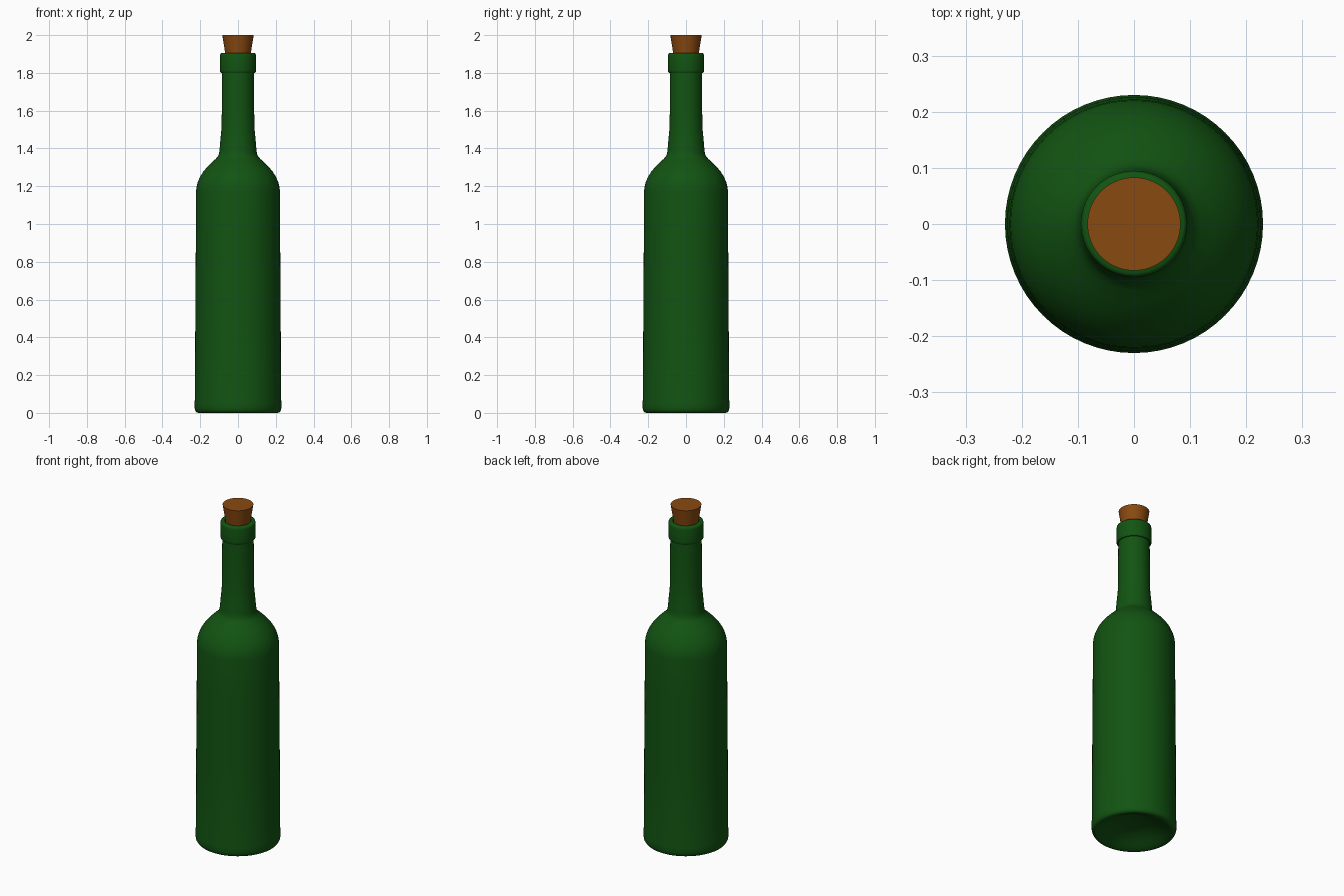
import bpy, bmesh, math

if "Cube" in bpy.data.objects:
    bpy.data.objects.remove(bpy.data.objects["Cube"])

SEGMENTS = 64


def material(name, rgb):
    m = bpy.data.materials.new(name)
    m.diffuse_color = (*rgb, 1)
    m.use_nodes = True
    m.node_tree.nodes["Principled BSDF"].inputs["Base Color"].default_value = m.diffuse_color
    return m


def lathe(name, profile, mat, sharp_angle):
    """Spin an (r, z) profile around the z axis; r = 0 points become poles."""
    bm = bmesh.new()
    verts = [bm.verts.new((r, 0, z)) for r, z in profile]
    edges = [bm.edges.new(pair) for pair in zip(verts, verts[1:])]
    bmesh.ops.spin(bm, geom=verts + edges, cent=(0, 0, 0), axis=(0, 0, 1),
                   angle=math.tau, steps=SEGMENTS, use_duplicate=False)
    bmesh.ops.remove_doubles(bm, verts=bm.verts, dist=0.0002)
    bmesh.ops.recalc_face_normals(bm, faces=bm.faces)
    mesh = bpy.data.meshes.new(name)
    bm.to_mesh(mesh)
    bm.free()
    mesh.materials.append(mat)
    ob = bpy.data.objects.new(name, mesh)
    bpy.context.collection.objects.link(ob)
    bpy.ops.object.select_all(action='DESELECT')
    ob.select_set(True)
    bpy.context.view_layer.objects.active = ob
    bpy.ops.object.shade_smooth_by_angle(angle=math.radians(sharp_angle))
    return ob


green = material("green glass", (0.006, 0.088, 0.006))
brown = material("cork brown", (0.25, 0.067, 0.005))

# Bottle: hollowed base, tapering body, round shoulder, neck, collar, mouth
base = [(0, 0.06), (0.06, 0.056), (0.11, 0.044), (0.15, 0.026), (0.18, 0.01),
        (0.20, 0.002), (0.211, 0.0), (0.221, 0.004), (0.227, 0.013),
        (0.23, 0.028), (0.23, 0.055), (0.228, 0.075)]
body = [(0.226, 0.5), (0.223, 0.95), (0.222, 1.17)]
shoulder = [(0.220, 1.195), (0.213, 1.222), (0.201, 1.25), (0.184, 1.277),
            (0.163, 1.302), (0.140, 1.325), (0.118, 1.345), (0.107, 1.357),
            (0.101, 1.37), (0.098, 1.39)]
neck = [(0.092, 1.46), (0.088, 1.50), (0.086, 1.58), (0.085, 1.80)]
collar = [(0.090, 1.80), (0.094, 1.806), (0.095, 1.815), (0.095, 1.892),
          (0.093, 1.901), (0.088, 1.905), (0.071, 1.905)]
mouth = [(0.066, 1.895), (0.062, 1.82), (0, 1.82)]
lathe("bottle", base + body + shoulder + neck + collar + mouth, green, 40)

# Tapered stopper wedged in the mouth
lathe("cork", [(0, 1.83), (0.056, 1.83), (0.083, 2.0), (0, 2.0)], brown, 30)
